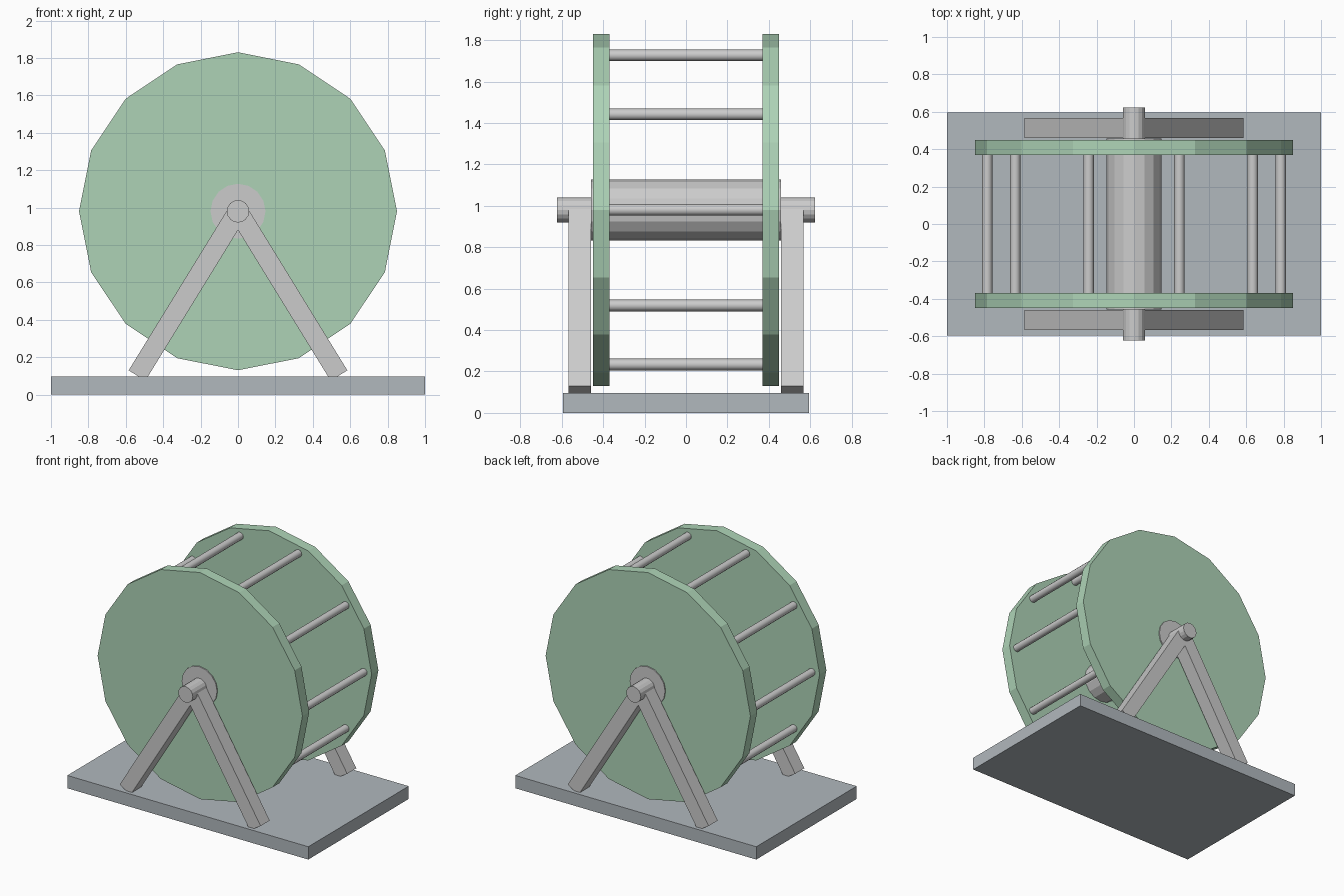
import bpy
from math import radians, sin, cos, pi, atan2, hypot

if "Cube" in bpy.data.objects:
    bpy.data.objects.remove(bpy.data.objects["Cube"])

AXIS_Z = 0.98


def material(name, colour):
    m = bpy.data.materials.new(name)
    m.diffuse_color = (*colour, 1)
    m.use_nodes = True
    m.node_tree.nodes["Principled BSDF"].inputs["Base Color"].default_value = m.diffuse_color
    return m


green = material("wheel_green", (0.42, 0.65, 0.47))
slate = material("base_slate", (0.44, 0.48, 0.51))


def finish(name, mat=None):
    ob = bpy.context.object
    ob.name = name
    bpy.ops.object.transform_apply(location=False, rotation=True, scale=True)
    if mat:
        ob.data.materials.append(mat)
    return ob


def box(name, size, loc, tilt=0, mat=None):
    bpy.ops.mesh.primitive_cube_add(size=1, location=loc, rotation=(0, tilt, 0))
    bpy.context.object.scale = size
    return finish(name, mat)


def rod(name, radius, y0, y1, sides, x=0, z=AXIS_Z, mat=None):
    bpy.ops.mesh.primitive_cylinder_add(
        vertices=sides, radius=radius, depth=y1 - y0,
        location=(x, (y0 + y1) / 2, z), rotation=(pi / 2, 0, 0))
    return finish(name, mat)


# Base board
box("base", (2, 1.19, 0.096), (0, 0, 0.048), mat=slate)

# Axle and hub
rod("axle", 0.06, -0.622, 0.622, 16)
rod("hub", 0.147, -0.458, 0.458, 16)

# Sixteen-sided wheel discs
rod("wheel_disc_front", 0.85, -0.45, -0.37, 16, mat=green)
rod("wheel_disc_back", 0.85, 0.37, 0.45, 16, mat=green)

# Ten rungs between the discs
for i in range(10):
    a = radians(36 * i)
    rod(f"rung_{i + 1}", 0.028, -0.39, 0.39, 12,
        0.785 * cos(a), AXIS_Z + 0.785 * sin(a))
    bpy.ops.object.shade_smooth_by_angle(angle=radians(40))

# A-frame legs from the axle down to the base
FOOT_X, FOOT_Z = 0.54, 0.102
length = hypot(FOOT_X, AXIS_Z - FOOT_Z)
tilt = atan2(FOOT_X, AXIS_Z - FOOT_Z)
for y, end in ((-0.513, "front"), (0.513, "back")):
    for s, side in ((-1, "left"), (1, "right")):
        box(f"leg_{end}_{side}", (0.105, 0.108, length),
            (s * FOOT_X / 2, y, (AXIS_Z + FOOT_Z) / 2), tilt=-s * tilt)
